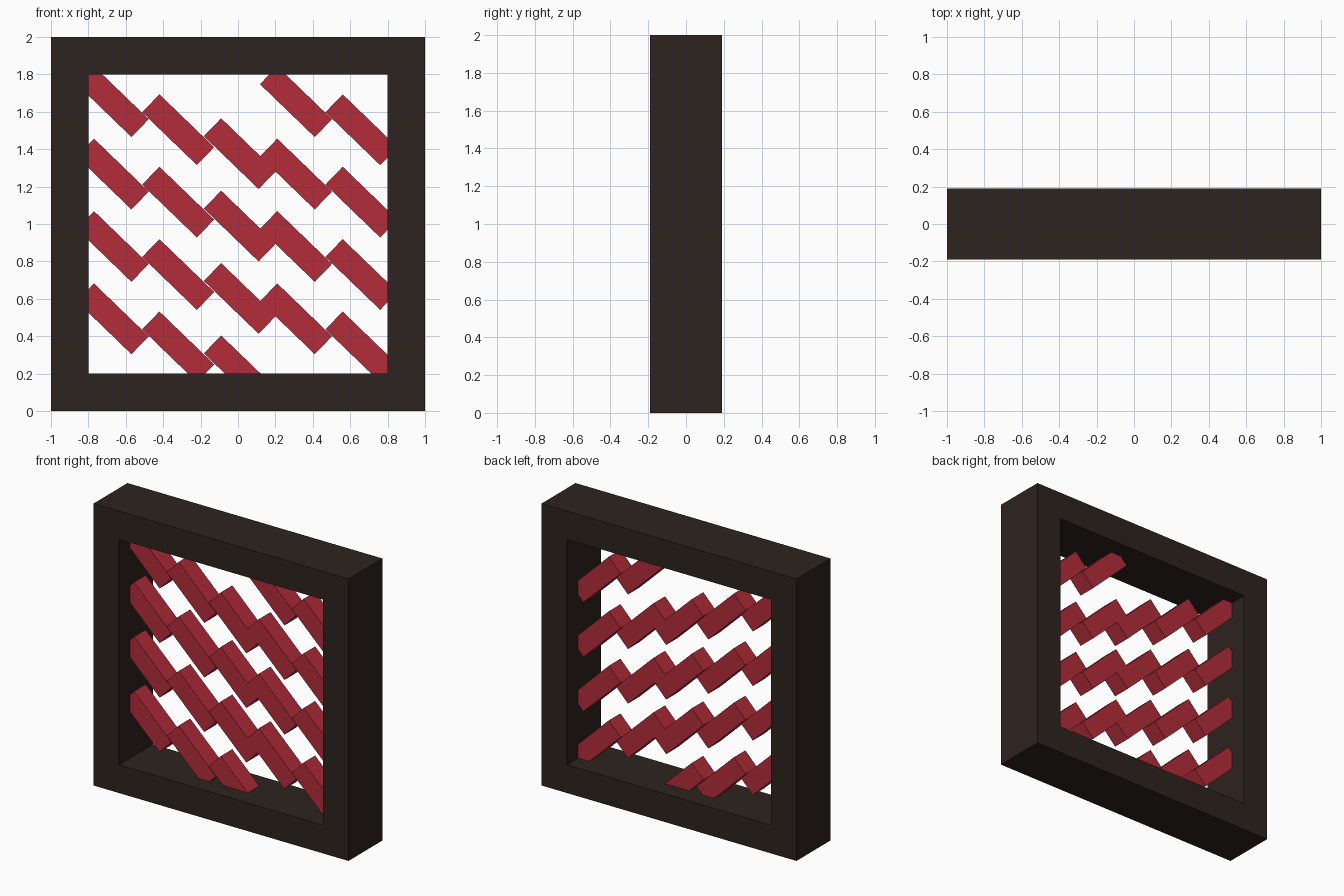
import bpy, bmesh, math
from mathutils import Matrix, Vector

if "Cube" in bpy.data.objects:
    bpy.data.objects.remove(bpy.data.objects["Cube"])


def material(name, rgb):
    m = bpy.data.materials.new(name)
    m.diffuse_color = (*rgb, 1)
    m.use_nodes = True
    m.node_tree.nodes["Principled BSDF"].inputs["Base Color"].default_value = m.diffuse_color
    return m


def add_object(name, bm, mat):
    bmesh.ops.recalc_face_normals(bm, faces=bm.faces)
    me = bpy.data.meshes.new(name)
    bm.to_mesh(me)
    bm.free()
    me.materials.append(mat)
    ob = bpy.data.objects.new(name, me)
    bpy.context.collection.objects.link(ob)
    return ob


wood = material("dark_wood", (0.027, 0.017, 0.014))
red = material("red_paint", (0.45, 0.025, 0.042))

# Square frame: a closed ring swept through four mitred corners
bm = bmesh.new()
rings = []
for sx, sz in ((-1, -1), (1, -1), (1, 1), (-1, 1)):
    rings.append([bm.verts.new((sx * r, y, 1 + sz * r))
                  for r, y in ((1, -0.19), (1, 0.19), (0.8, 0.19), (0.8, -0.19))])
for i in range(4):
    a, b = rings[i], rings[(i + 1) % 4]
    for j in range(4):
        k = (j + 1) % 4
        bm.faces.new((a[j], b[j], b[k], a[k]))
add_object("frame", bm, wood)

# Lattice: five staggered columns of four slanted bars, ends let into the frame
LENGTH, WIDTH, DEPTH, PITCH = 0.407, 0.133, 0.13, 0.387
columns = ((-0.67, 1.654), (-0.32, 1.504), (0.01, 1.376), (0.31, 1.654), (0.66, 1.504))
tilt = Matrix.Rotation(math.radians(44), 4, 'Y')
size = Matrix.Diagonal((LENGTH, DEPTH, WIDTH, 1))
for c, (x, top) in enumerate(columns):
    bm = bmesh.new()
    for row in range(4):
        place = Matrix.Translation(Vector((x, 0, top - row * PITCH)))
        bmesh.ops.create_cube(bm, size=1, matrix=place @ tilt @ size)
    add_object(f"lattice_bars_{c + 1}", bm, red)
